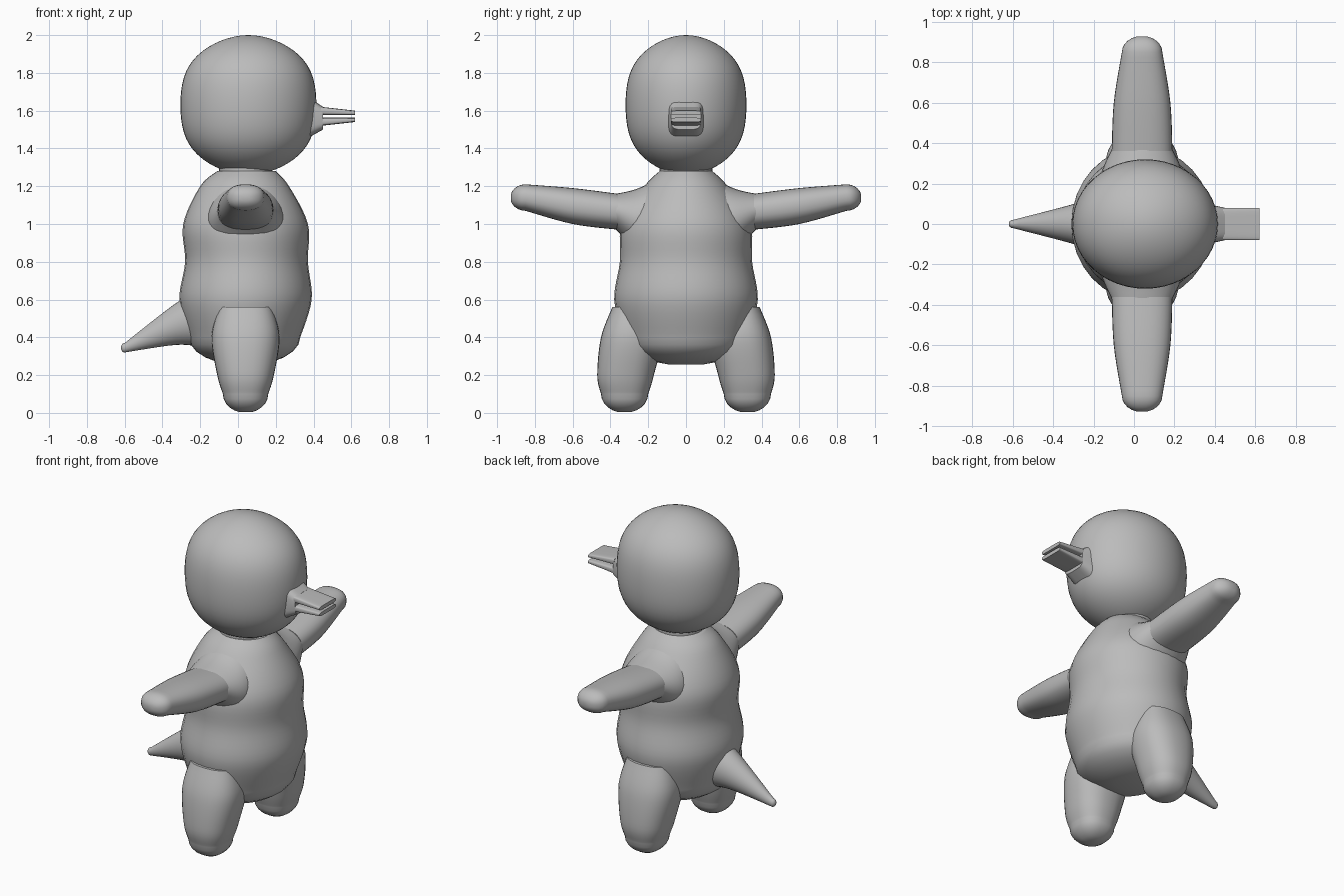
import bpy, bmesh, math

cube = bpy.data.objects.get("Cube")
if cube:
    bpy.data.objects.remove(cube, do_unlink=True)

grey = bpy.data.materials.new("plain grey")
grey.use_nodes = True
grey.diffuse_color = (0.5, 0.5, 0.5, 1)
shader = grey.node_tree.nodes["Principled BSDF"]
shader.inputs["Base Color"].default_value = grey.diffuse_color

SIDES = 32
STEPS = 6
MIDDLE = 0.04  # limb centre line


def blend(a, b, c, d, t):
    """Smooth curve from b to c, with a and d as the neighbours."""
    pull = 2 * a - 5 * b + 4 * c - d
    bend = 3 * (b - c) + d - a
    return b + t * (c - a + t * (pull + t * bend)) / 2


def sections(rows, dome):
    """Smooth the rows, then close the last one with a rounded end."""
    first, last = rows[0], rows[-1]
    padded = [first, *rows, last]
    result = []
    for group in zip(padded, padded[1:], padded[2:], padded[3:]):
        for step in range(STEPS):
            result.append([blend(*values, step / STEPS) for values in zip(*group)])
    result.append(last)
    along, low, high, half = last
    heading = math.copysign(dome, along - first[0])
    middle, reach = (low + high) / 2, (high - low) / 2
    if dome:
        for step in range(1, STEPS):
            angle = math.pi / 2 * step / STEPS
            size = math.cos(angle)
            result.append((along + heading * math.sin(angle), middle - reach * size,
                           middle + reach * size, half * size))
    return result


def finish(obj):
    """Shared material and shading."""
    obj.data.materials.append(grey)
    bpy.ops.object.select_all(action="DESELECT")
    obj.select_set(True)
    bpy.context.view_layer.objects.active = obj
    bpy.ops.object.shade_smooth_by_angle(angle=math.radians(40))


def loft(name, axes, rows, dome=0, centre=0, squareness=1, mirror=False):
    """Rows are (along, low, high, half width), laid on the named axes."""
    order = ["xyz".index(axis) for axis in axes]
    bm = bmesh.new()
    rings = []
    for along, low, high, half in sections(rows, dome):
        ring = []
        for side in range(SIDES):
            angle = math.tau * side / SIDES
            u, v = (math.copysign(abs(value) ** squareness, value)
                    for value in (math.cos(angle), math.sin(angle)))
            point = [0, 0, 0]
            point[order[0]] = along
            point[order[1]] = (low + high + u * (high - low)) / 2
            point[order[2]] = centre + v * half
            ring.append(bm.verts.new(point))
        rings.append(ring)
    for ring, following in zip(rings, rings[1:]):
        for side in range(SIDES):
            before = side - 1
            bm.faces.new((ring[before], ring[side], following[side], following[before]))
    bm.faces.new(rings[0])
    bm.faces.new(rings[-1])
    bmesh.ops.recalc_face_normals(bm, faces=bm.faces)
    mesh = bpy.data.meshes.new(name)
    bm.to_mesh(mesh)
    bm.free()
    obj = bpy.data.objects.new(name, mesh)
    bpy.context.collection.objects.link(obj)
    finish(obj)
    if mirror:
        modifier = obj.modifiers.new("other side", "MIRROR")
        modifier.use_axis = (False, True, False)


# Head: an egg with slightly fuller sides than a plain ball
bpy.ops.mesh.primitive_uv_sphere_add(segments=48, ring_count=32)
head = bpy.context.object
head.name = "head"
for vert in head.data.vertices:
    x, y, z = vert.co
    fuller = 1 + (1 - z * z) * z * z / 4
    vert.co = (x * fuller * 0.36, y * fuller * 0.32, z * 0.37)
head.location = (0.055, 0, 1.63)
finish(head)

# Neck
bpy.ops.mesh.primitive_cylinder_add(radius=0.14, depth=0.1, location=(MIDDLE, 0, 1.3))
neck = bpy.context.object
neck.name = "neck"
finish(neck)

# Torso, from the neck rim down to the rounded bottom
loft("body", "zxy", [
    (1.28, -0.11, 0.2, 0.14), (1.2, -0.2, 0.27, 0.22), (1, -0.29, 0.37, 0.34),
    (0.8, -0.28, 0.37, 0.35), (0.6, -0.31, 0.39, 0.38), (0.4, -0.26, 0.33, 0.33)],
    dome=0.15)

# Shoulders swell out of the torso to meet the arms
loft("shoulder", "yzx", [
    (0.1, 0.75, 1.27, 0.2), (0.25, 0.85, 1.19, 0.2), (0.37, 0.97, 1.16, 0.15)],
    centre=MIDDLE, mirror=True)

# Arms
loft("arm", "yzx", [
    (0.36, 0.97, 1.16, 0.15), (0.6, 1, 1.19, 0.14), (0.85, 1.07, 1.21, 0.1)],
    dome=0.08, centre=MIDDLE, squareness=0.85, mirror=True)

# Legs
loft("leg", "zyx", [
    (0.56, 0.2, 0.39, 0.14), (0.4, 0.13, 0.45, 0.18), (0.2, 0.17, 0.47, 0.15),
    (0.1, 0.2, 0.45, 0.12)],
    dome=0.1, centre=MIDDLE, squareness=0.85, mirror=True)

# Tail
loft("tail", "xzy", [
    (-0.2, 0.35, 0.65, 0.13), (-0.33, 0.36, 0.58, 0.09), (-0.6, 0.32, 0.37, 0.02)],
    dome=0.02)

# Beak: a solid root, then two halves parted by a slit
loft("beak_root", "xzy", [(0.36, 1.45, 1.68, 0.1), (0.45, 1.5, 1.62, 0.08)],
     squareness=0.5)
for name, way in (("upper_beak", 1), ("lower_beak", -1)):
    inner, root, tip = (1.57 + way * offset for offset in (0.007, 0.05, 0.03))
    loft(name, "xzy", [(0.44, inner, root, 0.08), (0.62, inner, tip, 0.08)],
         squareness=0.4)
